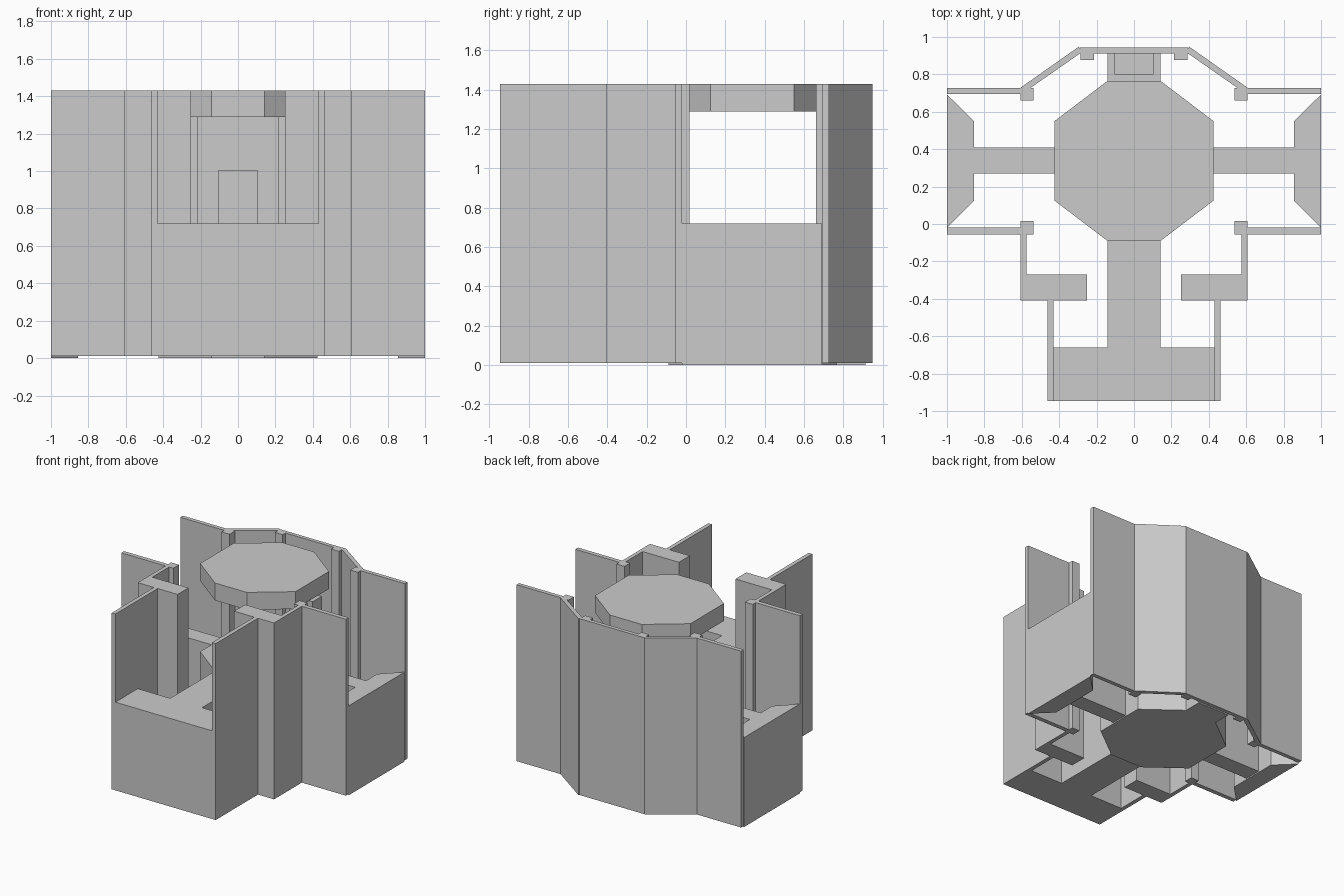
import bpy, bmesh

if "Cube" in bpy.data.objects:
    bpy.data.objects.remove(bpy.data.objects["Cube"])

TOP, MID, LOW = 1.43, 0.72, 0.01


def prism(name, pts, z0, z1, mirror=False):
    """Extrude a plan outline from z0 to z1, optionally mirrored across x = 0."""
    bm = bmesh.new()
    face = bm.faces.new([bm.verts.new((x, y, z0)) for x, y in pts])
    up = bmesh.ops.extrude_face_region(bm, geom=[face])["geom"]
    verts = [v for v in up if isinstance(v, bmesh.types.BMVert)]
    bmesh.ops.translate(bm, verts=verts, vec=(0, 0, z1 - z0))
    bmesh.ops.recalc_face_normals(bm, faces=bm.faces)
    me = bpy.data.meshes.new(name)
    bm.to_mesh(me)
    bm.free()
    ob = bpy.data.objects.new(name, me)
    bpy.context.collection.objects.link(ob)
    if mirror:
        ob.modifiers.new("Mirror", "MIRROR").use_mirror_merge = False
    return ob


def box(name, x0, x1, y0, y1, z0=LOW, z1=TOP, mirror=False):
    return prism(name, [(x0, y0), (x1, y0), (x1, y1), (x0, y1)], z0, z1, mirror)


# Octagonal centre platform and the matching canopy slab floating above it
octagon = [(-0.425, 0.125), (-0.142, -0.09), (0.142, -0.09), (0.425, 0.125),
           (0.425, 0.55), (0.142, 0.765), (-0.142, 0.765), (-0.425, 0.55)]
prism("centre_platform", octagon, 0, MID)
prism("canopy_slab", octagon, 1.29, TOP)

# Front entrance block and walkways
box("front_block", -0.435, 0.435, -0.945, -0.66, LOW, MID)
box("front_walkway", -0.142, 0.142, -0.66, -0.09, LOW, MID)
box("side_walkway", 0.425, 0.855, 0.27, 0.408, LOW, MID, True)

# Side balconies with chamfered ends
prism("side_balcony", [(1, -0.02), (1, 0.692), (0.855, 0.55), (0.855, 0.125)], 0, MID, True)

# Rear plinth and the pedestal on it
box("rear_plinth", -0.142, 0.142, 0.765, 0.912, 0, MID)
box("rear_pedestal", -0.105, 0.105, 0.80, 0.912, MID, 1.005)

# Rear walls: centre, angled and straight
box("rear_wall", -0.29, 0.29, 0.912, 0.943)
prism("angled_wall", [(0.28, 0.918), (0.295, 0.948), (0.608, 0.728), (0.59, 0.702)],
      LOW, TOP, True)
box("rear_side_wall", 0.585, 1, 0.694, 0.727, mirror=True)

# Front walls stepping in toward the entrance
box("front_side_wall", 0.6, 1, -0.055, -0.02, mirror=True)
box("inset_wall", 0.575, 0.607, -0.408, -0.055, mirror=True)
box("gate_block", 0.252, 0.607, -0.408, -0.27, mirror=True)
box("entrance_wall", 0.43, 0.463, -0.945, -0.408, mirror=True)

# Wall pillars
box("front_pillar", 0.537, 0.607, -0.055, 0.017, mirror=True)
box("rear_side_pillar", 0.537, 0.607, 0.66, 0.727, mirror=True)
box("rear_pillar", 0.215, 0.285, 0.876, 0.914, mirror=True)
